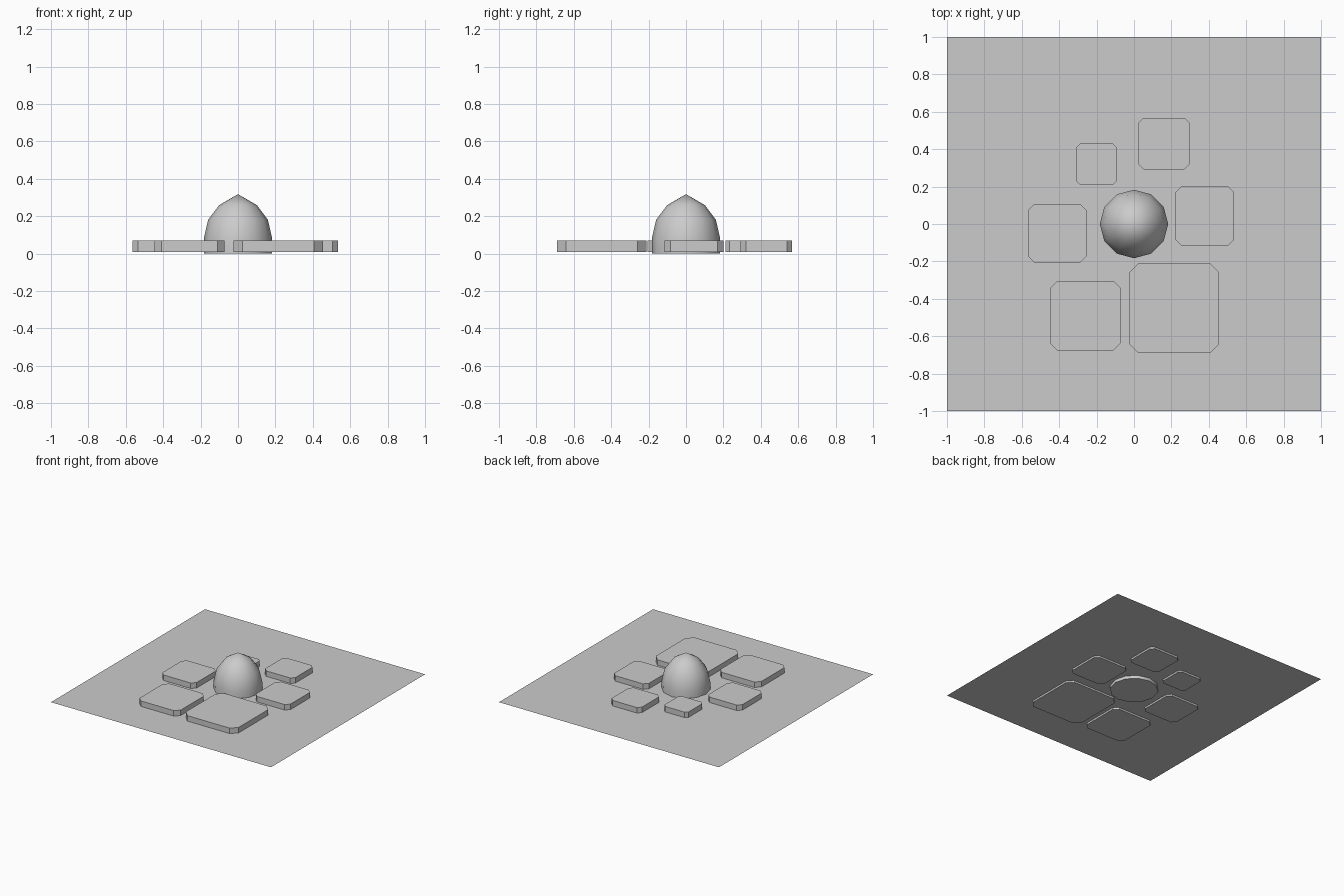
import bpy, bmesh
from math import cos, sin, tau, radians

if "Cube" in bpy.data.objects:
    bpy.data.objects.remove(bpy.data.objects["Cube"])


def make_object(name, bm):
    bmesh.ops.recalc_face_normals(bm, faces=bm.faces)
    mesh = bpy.data.meshes.new(name)
    bm.to_mesh(mesh)
    bm.free()
    obj = bpy.data.objects.new(name, mesh)
    bpy.context.collection.objects.link(obj)
    return obj


def stone(name, x, y, size, z0=0.01, z1=0.07):
    """Square slab with its four upright corners cut off."""
    h, c = size / 2, size / 2 * 0.8
    outline = [(h, -c), (h, c), (c, h), (-c, h), (-h, c), (-h, -c), (-c, -h), (c, -h)]
    bm = bmesh.new()
    face = bm.faces.new([bm.verts.new((x + px, y + py, z0)) for px, py in outline])
    ext = bmesh.ops.extrude_face_region(bm, geom=[face], use_keep_orig=True)
    top = [v for v in ext["geom"] if isinstance(v, bmesh.types.BMVert)]
    bmesh.ops.translate(bm, verts=top, vec=(0, 0, z1 - z0))
    return make_object(name, bm)


def dome(name, profile, apex, sides=12):
    """Turned, pointed dome with a closed base."""
    bm = bmesh.new()
    rings = [[bm.verts.new((r * cos(tau * i / sides), r * sin(tau * i / sides), z))
              for i in range(sides)] for r, z in profile]
    for low, high in zip(rings, rings[1:]):
        for i in range(sides):
            j = (i + 1) % sides
            bm.faces.new((low[i], low[j], high[j], high[i]))
    tip = bm.verts.new((0, 0, apex))
    for i in range(sides):
        bm.faces.new((rings[-1][i], rings[-1][(i + 1) % sides], tip))
    bm.faces.new(rings[0][::-1])
    return make_object(name, bm)


# Thin ground sheet, passing just above the undersides of the stones
bm = bmesh.new()
bmesh.ops.create_grid(bm, x_segments=1, y_segments=1, size=1)
bmesh.ops.translate(bm, verts=bm.verts, vec=(0, 0, 0.025))
make_object("ground_sheet", bm)

# Ring of flat stones: centre x, centre y, size
stones = [(0.16, 0.43, 0.275), (-0.2, 0.32, 0.22), (-0.41, -0.05, 0.31),
          (0.378, 0.042, 0.315), (-0.26, -0.49, 0.373), (0.215, -0.45, 0.48)]
for n, (x, y, s) in enumerate(stones, 1):
    stone(f"flat_stone_{n}", x, y, s)

# Central dome
centre = dome("centre_dome", [(0.182, 0), (0.183, 0.08), (0.16, 0.18), (0.1, 0.26)], 0.318)
bpy.ops.object.select_all(action="DESELECT")
centre.select_set(True)
bpy.context.view_layer.objects.active = centre
bpy.ops.object.shade_smooth_by_angle(angle=radians(40))
